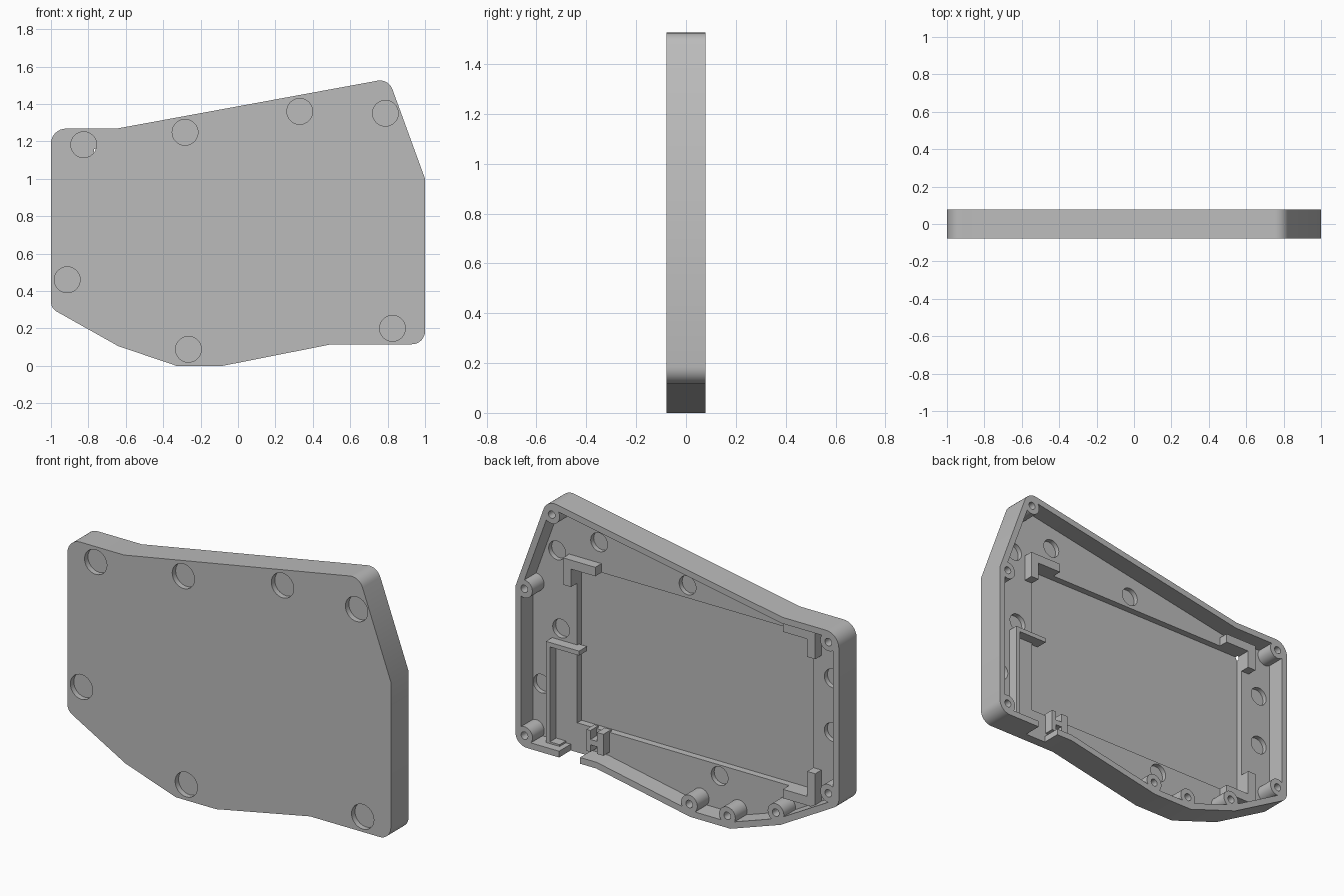
import bpy, bmesh, math
from mathutils import Vector

cube = bpy.data.objects.get("Cube")
if cube:
    bpy.data.objects.remove(cube, do_unlink=True)

FRONT, BACK = -0.0785, 0.0785
FLOOR, BASE = -0.025, -0.063     # inner floor and bottom of the large pocket
TOP = 0.03                       # height of the brackets

grey = bpy.data.materials.new("light grey plastic")
grey.use_nodes = True
grey.diffuse_color = (0.5, 0.5, 0.5, 1)
grey.node_tree.nodes["Principled BSDF"].inputs["Base Color"].default_value = (0.5, 0.5, 0.5, 1)


def prism(name, pts, y0, y1):
    """Solid with an outline in x and z, running from y0 to y1."""
    bm = bmesh.new()
    face = bm.faces.new([bm.verts.new((x, y0, z)) for x, z in pts])
    ext = bmesh.ops.extrude_face_region(bm, geom=[face])
    moved = [v for v in ext["geom"] if isinstance(v, bmesh.types.BMVert)]
    bmesh.ops.translate(bm, verts=moved, vec=(0, y1 - y0, 0))
    bmesh.ops.recalc_face_normals(bm, faces=bm.faces[:])
    mesh = bpy.data.meshes.new(name)
    bm.to_mesh(mesh)
    bm.free()
    mesh.materials.append(grey)
    obj = bpy.data.objects.new(name, mesh)
    bpy.context.collection.objects.link(obj)
    return obj


def box(name, x0, x1, z0, z1, y0, y1):
    return prism(name, [(x0, z0), (x1, z0), (x1, z1), (x0, z1)], y0, y1)


def disc(name, x, z, r, y0, y1, n=32):
    ring = [2 * math.pi * i / n for i in range(n)]
    return prism(name, [(x + r * math.cos(a), z + r * math.sin(a)) for a in ring], y0, y1)


def cut(target, cutter):
    """Subtract the cutter and remove it."""
    mod = target.modifiers.new("cut", "BOOLEAN")
    mod.operation, mod.solver, mod.object = "DIFFERENCE", "EXACT", cutter
    deps = bpy.context.evaluated_depsgraph_get()
    mesh = bpy.data.meshes.new_from_object(target.evaluated_get(deps))
    target.modifiers.clear()
    target.data = mesh
    bpy.data.objects.remove(cutter, do_unlink=True)


def outline(corners, inset=0.0, steps=8):
    """Counter-clockwise outline, moved inwards, with its corners rounded."""
    n, pts = len(corners), []
    pos = [Vector(c[:2]) for c in corners]
    moved = []
    for i in range(n):
        d0 = (pos[i] - pos[i - 1]).normalized()
        d1 = (pos[(i + 1) % n] - pos[i]).normalized()
        n0, n1 = Vector((-d0.y, d0.x)), Vector((-d1.y, d1.x))
        moved.append(pos[i] + (n0 + n1) * inset / (1 + n0.dot(n1)))
    for i in range(n):
        p = moved[i]
        a = (moved[i - 1] - p).normalized()
        b = (moved[(i + 1) % n] - p).normalized()
        r = corners[i][2] - inset
        if r <= 0.005:
            pts.append(tuple(p))
            continue
        half = a.angle(b) / 2
        centre = p + (a + b).normalized() * r / math.sin(half)
        s = p + a * r / math.tan(half) - centre
        e = p + b * r / math.tan(half) - centre
        for k in range(steps + 1):
            t = k / steps
            sweep = math.pi - 2 * half
            q = (s * math.sin((1 - t) * sweep) + e * math.sin(t * sweep)) / math.sin(sweep) \
                if abs(math.sin(sweep)) > 0.01 else s.lerp(e, t)
            pts.append(tuple(centre + q))
    return pts


# Outer shell: x, z and corner radius
corners = [(-0.33, 0, 0), (-0.08, 0, 0), (0.5, 0.115, 0), (1, 0.115, 0.07),
           (1, 1.0, 0), (0.805, 1.535, 0.07), (-0.65, 1.268, 0),
           (-1, 1.268, 0.08), (-1, 0.307, 0.06), (-0.64, 0.105, 0)]
case = prism("case_shell", outline(corners), FRONT, BACK)

# Cavity, leaving round screw posts standing against the wall
screws = [(0.776, 1.46), (0.945, 1.0), (0.944, 0.18), (-0.075, 0.07),
          (-0.31, 0.067), (-0.61, 0.165), (-0.935, 0.36), (-0.935, 1.205)]
cavity = prism("cavity", outline(corners, 0.035), FLOOR, 0.12)
for x, z in screws:
    cut(cavity, disc("post", x, z, 0.05, -0.1, 0.2))
cut(case, cavity)
for x, z in screws:
    cut(case, disc("screw_hole", x, z, 0.021, 0.0, 0.12, 20))

# Large rectangular pocket and the cable notch in the lower wall
cut(case, box("pocket", -0.77, 0.69, 0.28, 1.16, BASE, 0.0))
cut(case, box("notch", 0.60, 0.73, 0.05, 0.2, FLOOR, 0.12))

# Foot recesses outside, magnet recesses inside
feet = [(-0.825, 1.182), (-0.283, 1.248), (0.33, 1.36), (0.788, 1.35),
        (-0.913, 0.46), (-0.265, 0.088), (0.826, 0.2)]
for x, z in feet:
    cut(case, disc("foot_recess", x, z, 0.069, -0.12, -0.048))
magnets = [(0.555, 1.325), (0.008, 1.23), (0.815, 1.21), (0.79, 0.78),
           (0.91, 0.44), (-0.89, 0.95), (-0.89, 0.65), (-0.19, 0.218)]
for x, z in magnets:
    cut(case, disc("magnet_recess", x, z, 0.052, -0.052, 0.0))


# Corner brackets: x and z of the outer corner, inward directions, leg lengths
def bracket(name, x, z, dx, dz, lx, lz, t=0.05):
    pts = [(0, 0), (lx, 0), (lx, t), (t, t), (t, lz), (0, lz)]
    return prism(name, [(x + dx * u, z + dz * v) for u, v in pts], -0.04, TOP)


parts = [case,
         bracket("upper_left_bracket", 0.74, 1.21, -1, -1, 0.2, 0.15),
         bracket("upper_right_bracket", -0.82, 1.21, 1, -1, 0.2, 0.15),
         bracket("lower_right_bracket", -0.82, 0.23, 1, 1, 0.2, 0.19)]

# Controller holder: side wall, top wall and bottom hook
parts += [box("controller_side_wall", 0.82, 0.845, 0.115, 0.715, -0.04, TOP),
          box("controller_top_wall", 0.64, 0.845, 0.69, 0.715, -0.04, TOP),
          box("controller_hook", 0.76, 0.845, 0.125, 0.16, -0.04, TOP)]

# Clip with a slot beside the cable notch
parts += [box("clip_left", 0.57, 0.595, 0.17, 0.29, -0.04, TOP),
          box("clip_right", 0.49, 0.53, 0.17, 0.29, -0.04, TOP),
          box("clip_bridge", 0.52, 0.58, 0.21, 0.24, -0.04, TOP)]

# Smooth the rounded walls, keep the edges sharp
bpy.ops.object.select_all(action="DESELECT")
for obj in parts:
    obj.select_set(True)
bpy.context.view_layer.objects.active = case
bpy.ops.object.shade_smooth_by_angle(angle=math.radians(25))
